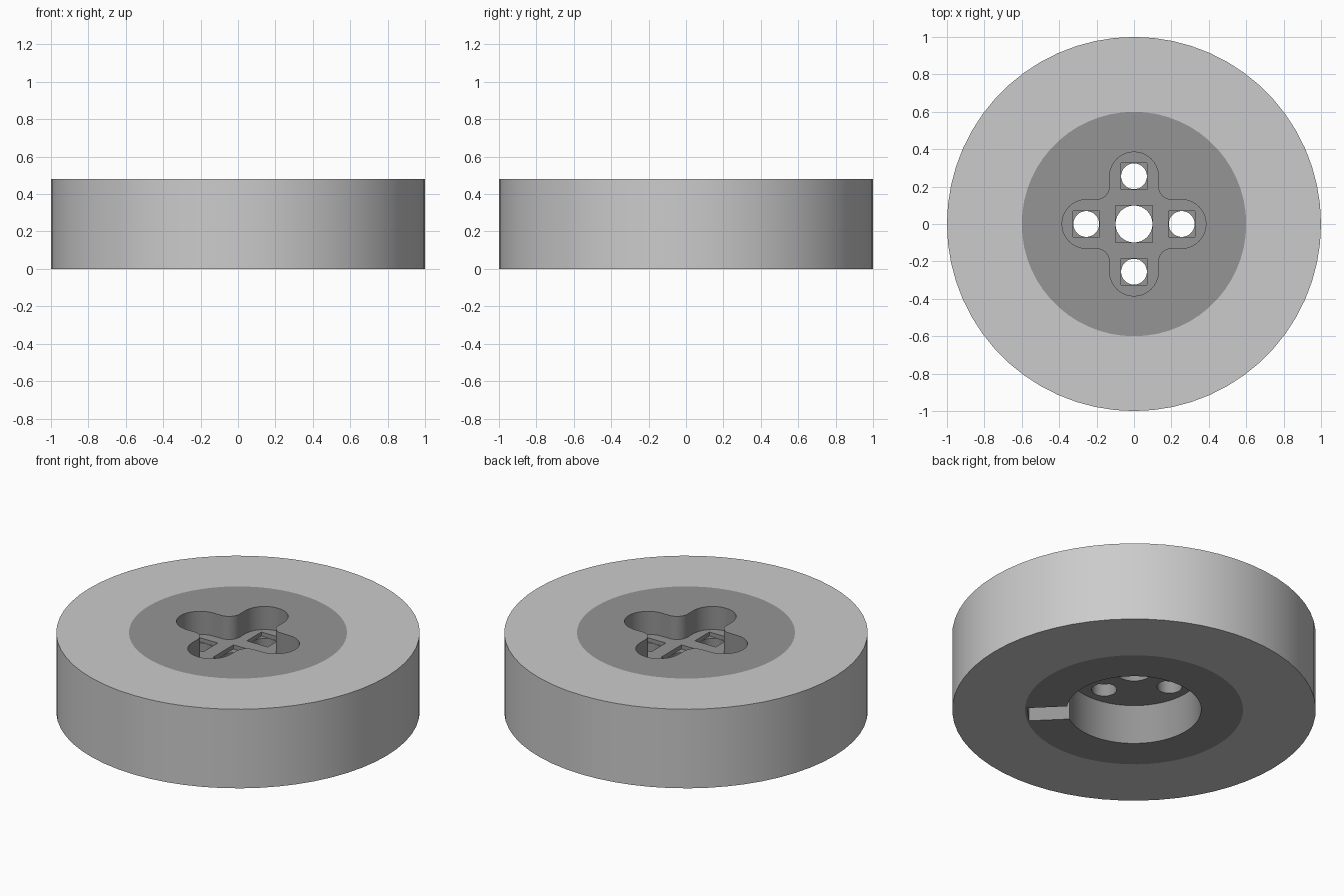
import bpy, bmesh, math

if "Cube" in bpy.data.objects:
    bpy.data.objects.remove(bpy.data.objects["Cube"])

H = 0.48          # overall height
PLATE_LOW = 0.24  # ceiling of the underside bore
PLATE_TOP = 0.34  # floor of the clover recess


def prism(name, pts, z0, z1):
    """Extrude a closed 2D outline from z0 to z1."""
    bm = bmesh.new()
    face = bm.faces.new([bm.verts.new((x, y, z0)) for x, y in pts])
    ext = bmesh.ops.extrude_face_region(bm, geom=[face])
    bmesh.ops.translate(bm, vec=(0, 0, z1 - z0),
                        verts=[v for v in ext["geom"] if isinstance(v, bmesh.types.BMVert)])
    bmesh.ops.recalc_face_normals(bm, faces=bm.faces)
    mesh = bpy.data.meshes.new(name)
    bm.to_mesh(mesh)
    bm.free()
    obj = bpy.data.objects.new(name, mesh)
    bpy.context.collection.objects.link(obj)
    return obj


def arc(cx, cy, r, a0, a1, n):
    return [(cx + r * math.cos(math.radians(a0 + (a1 - a0) * i / n)),
             cy + r * math.sin(math.radians(a0 + (a1 - a0) * i / n))) for i in range(n + 1)]


def circle(cx, cy, r, n):
    return arc(cx, cy, r, 0, 360, n)[:-1]


def rect(x0, x1, y0, y1):
    return [(x0, y0), (x1, y0), (x1, y1), (x0, y1)]


def rotate(pts, deg):
    c, s = math.cos(math.radians(deg)), math.sin(math.radians(deg))
    return [(x * c - y * s, x * s + y * c) for x, y in pts]


def cut(obj, pts, z0, z1):
    """Subtract a prism from obj and discard the cutter."""
    cutter = prism("cutter", pts, z0, z1)
    cutter.hide_render = True
    mod = obj.modifiers.new("cut", "BOOLEAN")
    mod.operation, mod.solver, mod.object = "DIFFERENCE", "EXACT", cutter
    bpy.context.view_layer.objects.active = obj
    bpy.ops.object.modifier_apply(modifier=mod.name)
    bpy.data.objects.remove(cutter)


def finish(obj):
    bpy.ops.object.select_all(action="DESELECT")
    obj.select_set(True)
    bpy.context.view_layer.objects.active = obj
    bpy.ops.object.shade_smooth_by_angle(angle=math.radians(30))


# Tyre: plain flat ring
tyre = prism("tyre", circle(0, 0, 1.0, 60), 0, H)
cut(tyre, circle(0, 0, 0.6, 60), -0.1, H + 0.1)

# Hub: disc filling the ring
hub = prism("hub", circle(0, 0, 0.6, 60), 0, H)

# Clover recess in the top: four round-ended arms with rounded inner corners
arm = arc(0.255, 0, 0.13, -90, 90, 16) + arc(0.2, 0.2, 0.07, 270, 180, 8)
clover = [p for k in range(4) for p in rotate(arm, 90 * k)]
cut(hub, clover, PLATE_TOP, H + 0.1)

# Round bore in the underside
cut(hub, circle(0, 0, 0.37, 60), -0.1, PLATE_LOW)

# Radial slot from the bore to the tyre
cut(hub, rotate(rect(0.3, 0.585, -0.07, 0.07), -45), -0.1, PLATE_LOW - 0.002)

# Centre hole and four arm holes, each in a shallow square step
holes = [(0, 0, 0.1)] + [(*rotate([(0.255, 0)], 90 * k)[0], 0.07) for k in range(4)]
for x, y, r in holes:
    cut(hub, rect(x - r, x + r, y - r, y + r), PLATE_TOP - 0.025, PLATE_TOP + 0.05)
    cut(hub, circle(x, y, r - 0.001, 32), PLATE_LOW - 0.1, PLATE_TOP + 0.05)

# Darker grey hub
dark = bpy.data.materials.new("dark_grey")
dark.diffuse_color = (0.3, 0.3, 0.3, 1)
dark.use_nodes = True
dark.node_tree.nodes["Principled BSDF"].inputs["Base Color"].default_value = dark.diffuse_color
hub.data.materials.clear()
hub.data.materials.append(dark)

for part in (tyre, hub):
    finish(part)
